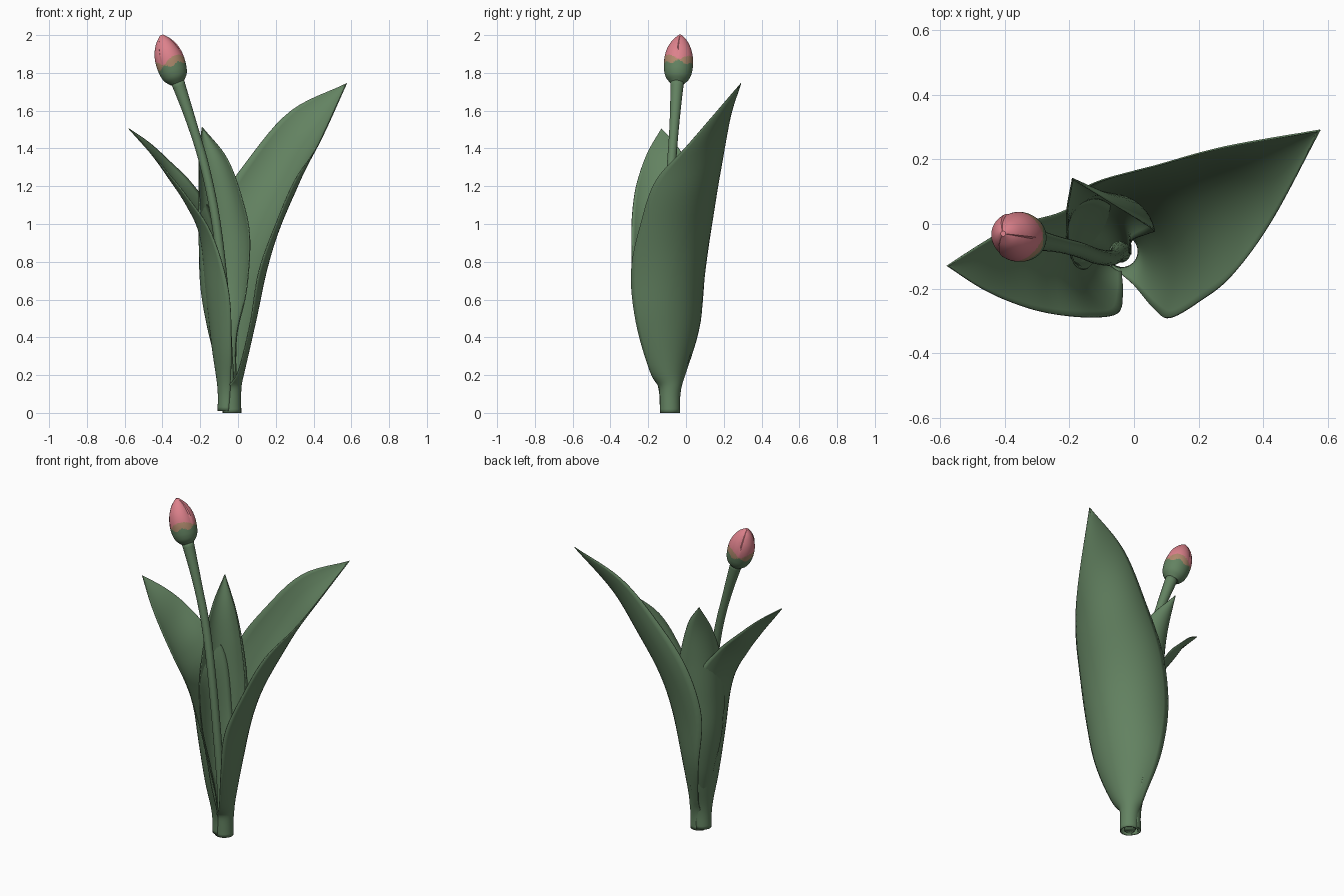
import bpy, math
from mathutils import Vector as V

if "Cube" in bpy.data.objects:
    bpy.data.objects.remove(bpy.data.objects["Cube"])


def material(name, rgb):
    m = bpy.data.materials.new(name)
    m.diffuse_color = (*rgb, 1)
    m.use_nodes = True
    m.node_tree.nodes["Principled BSDF"].inputs["Base Color"].default_value = m.diffuse_color
    return m


GREEN = material("leaf green", (0.125, 0.225, 0.12))
PINK = material("petal pink", (0.72, 0.22, 0.26))
TAN = material("petal base tan", (0.42, 0.25, 0.15))


def make(name, verts, faces, mats):
    me = bpy.data.meshes.new(name)
    me.from_pydata(verts, [], faces)
    for m in mats:
        me.materials.append(m)
    ob = bpy.data.objects.new(name, me)
    bpy.context.collection.objects.link(ob)
    me.shade_smooth()
    return ob


def spline(pts, t):
    """Catmull-Rom through pts, t in 0..1"""
    s = t * (len(pts) - 1)
    i = min(int(s), len(pts) - 2)
    f = s - i
    b, c = pts[i], pts[i + 1]
    a = pts[i - 1] if i else b * 2 - c
    d = pts[i + 2] if i + 2 < len(pts) else c * 2 - b
    return 0.5 * (2 * b + (c - a) * f + (2 * a - 5 * b + 4 * c - d) * f * f
                  + (3 * b - a - 3 * c + d) * f ** 3)


def arc(p, q, r, n):
    """2n+1 points on the circle through p, q, r"""
    a, b = q - p, r - p
    cr = a.cross(b)
    if cr.length < 1e-5:
        return [p.lerp(q, i / n) for i in range(n)] + [q.lerp(r, i / n) for i in range(n + 1)]
    c = p + (cr.cross(a) * b.length_squared + b.cross(cr) * a.length_squared) / (2 * cr.length_squared)
    u = p - c
    w = cr.normalized().cross(u)
    ang = lambda x: math.atan2((x - c).dot(w), (x - c).dot(u)) % (2 * math.pi)
    aq, ar = ang(q), ang(r)
    angs = [aq * i / n for i in range(n)] + [aq + (ar - aq) * i / n for i in range(n + 1)]
    return [c + u * math.cos(t) + w * math.sin(t) for t in angs]


def leaf(name, rows, steps=48, n=9):
    """rows: one edge, midrib, other edge"""
    cols = [[V(r[k:k + 3]) for r in rows] for k in (0, 3, 6)]
    verts = []
    for j in range(steps + 1):
        verts += arc(*[spline(c, j / steps) for c in cols], n)
    w = 2 * n + 1
    faces = [(j * w + i, j * w + i + 1, (j + 1) * w + i + 1, (j + 1) * w + i)
             for j in range(steps) for i in range(w - 1)]
    ob = make(name, verts, faces, [GREEN])
    s = ob.modifiers.new("thickness", "SOLIDIFY")
    s.thickness = 0.005
    s.offset = 0


# Large leaf leaning right and back
leaf("right_leaf", [
    (-.08, -.11, 0, .015, -.085, 0, -.08, -.06, 0),
    (-.065, -.132, .12, .015, -.085, .12, -.075, -.042, .12),
    (.0, -.19, .22, .03, -.085, .22, -.085, .0, .22),
    (.065, -.265, .48, .08, -.08, .48, -.14, .075, .48),
    (.11, -.29, .75, .13, -.06, .74, -.175, .095, .8),
    (.2, -.24, 1.0, .18, .0, .96, -.1, .135, 1.1),
    (.3, -.16, 1.23, .27, .08, 1.2, .06, .178, 1.35),
    (.425, .01, 1.42, .40, .16, 1.47, .28, .238, 1.6),
    (.575, .29, 1.745, .575, .29, 1.745, .575, .29, 1.745)])

# Leaf leaning left, wrapped around the back leaf
leaf("left_leaf", [
    (-.05, -.135, .01, -.105, -.085, .01, -.05, -.035, .01),
    (-.04, -.145, .14, -.107, -.085, .14, -.045, -.03, .14),
    (-.035, -.215, .35, -.137, -.1, .35, -.05, .03, .35),
    (-.05, -.275, .65, -.172, -.1, .65, -.09, .07, .68),
    (-.14, -.288, .95, -.2, -.11, .93, -.14, .075, 1.04),
    (-.265, -.275, 1.14, -.27, -.12, 1.1, -.24, .03, 1.21),
    (-.37, -.245, 1.27, -.37, -.13, 1.25, -.37, -.005, 1.34),
    (-.47, -.2, 1.385, -.465, -.13, 1.385, -.47, -.06, 1.43),
    (-.578, -.13, 1.505, -.578, -.13, 1.505, -.578, -.13, 1.505)])

# Upright leaf behind the stem
leaf("back_leaf", [
    (-.075, -.1, .02, -.045, -.055, .02, -.01, -.095, .02),
    (-.085, -.095, .2, -.06, -.025, .2, -.015, -.085, .2),
    (-.115, -.11, .42, -.08, .03, .42, -.005, -.05, .42),
    (-.15, -.14, .65, -.085, .075, .65, .045, -.03, .65),
    (-.185, -.12, .9, -.085, .09, .9, .062, -.02, .93),
    (-.203, -.05, 1.15, -.105, .095, 1.15, .02, .01, 1.14),
    (-.207, .04, 1.35, -.145, .105, 1.34, -.06, .06, 1.35),
    (-.19, .14, 1.512, -.19, .14, 1.512, -.19, .14, 1.512)])


def tube(name, centers, radius, mats, seg, bulge=lambda a, t: 1):
    """Rings swept along centers; radius(t), bulge(angle, t)"""
    verts, n = [], len(centers)
    for j, c in enumerate(centers):
        d = (centers[min(j + 1, n - 1)] - centers[max(j - 1, 0)]).normalized()
        x = (V((1, 0, 0)) - d * d.x).normalized()
        y = d.cross(x)
        t = j / (n - 1)
        for i in range(seg):
            a = 2 * math.pi * i / seg
            verts.append(c + (x * math.cos(a) + y * math.sin(a)) * radius(t) * bulge(a, t))
    faces = [(j * seg + i, j * seg + (i + 1) % seg, (j + 1) * seg + (i + 1) % seg, (j + 1) * seg + i)
             for j in range(n - 1) for i in range(seg)]
    faces += [tuple(reversed(range(seg))), tuple(range((n - 1) * seg, n * seg))]
    return make(name, verts, faces, mats)


# Curved stem, flared under the bud
path = [V(p) for p in [(-.042, -.088, .01), (-.05, -.092, .25), (-.07, -.105, .6), (-.115, -.1, 1.0),
                       (-.175, -.078, 1.3), (-.25, -.06, 1.55), (-.322, -.046, 1.76)]]
tube("stem", [spline(path, j / 40) for j in range(41)],
     lambda t: .024 + .012 * max(0, (t - .75) / .25) ** 1.5 + .008 * max(0, 1 - t * 5),
     [GREEN], 20)

# Closed bud: three overlapping petals, green at the base
prof = [V((r, 0)) for r in (.036, .06, .071, .0755, .077, .0755, .071, .063, .051, .034, .008)]
low, top = V((-.322, -.046, 1.745)), V((-.405, -.03, 2.0))
SEG, RINGS = 72, 48


def overlap(a, t):
    """Each petal tucks under the next"""
    f = (a * 1.5 / math.pi + .06) % 1
    return 1 + (.05 - .11 * f ** 3) * min(1, max(0, t - .38) * 3)


bud = tube("bud", [low.lerp(top, j / RINGS) for j in range(RINGS + 1)],
           lambda t: spline(prof, t).x, [GREEN, TAN, PINK], SEG, overlap)
for p in bud.data.polygons:
    j, i = divmod(p.index, SEG)
    t, a = (j + .5) / RINGS, 2 * math.pi * (i + .5) / SEG
    if j >= RINGS:
        p.material_index = 2 if p.index > RINGS * SEG else 0
        continue
    wave = abs(math.sin(1.5 * a))
    p.material_index = 0 if t < .36 + .03 * math.cos(6 * a) else 1 if t < .4 + .13 * wave else 2
bpy.context.view_layer.objects.active = bud
bud.select_set(True)
bpy.ops.object.shade_smooth_by_angle(angle=math.radians(40))
